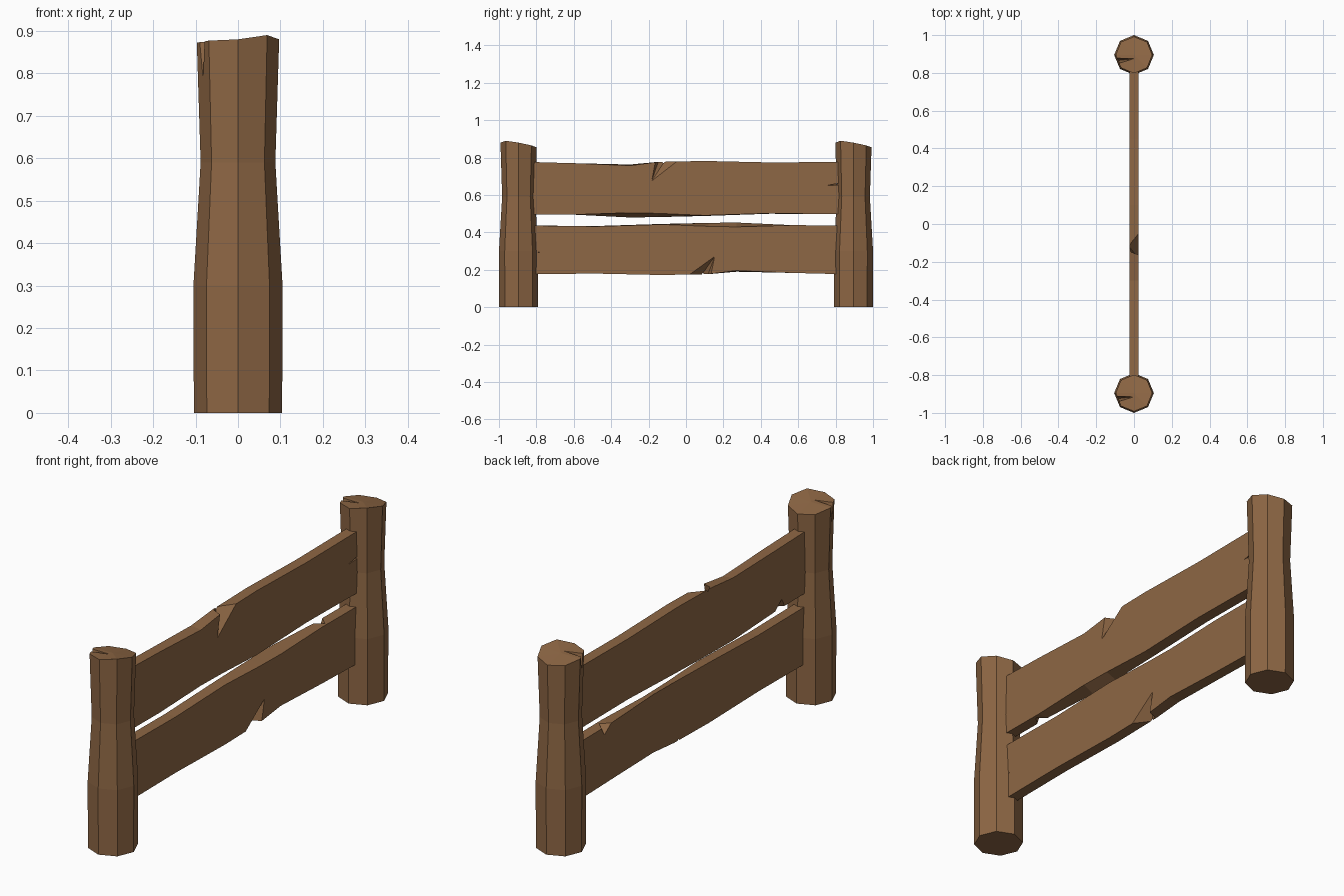
import bpy, bmesh, math

if "Cube" in bpy.data.objects:
    bpy.data.objects.remove(bpy.data.objects["Cube"])

wood = bpy.data.materials.new("brown wood")
wood.diffuse_color = (0.27, 0.135, 0.058, 1)
wood.use_nodes = True
wood.node_tree.nodes["Principled BSDF"].inputs["Base Color"].default_value = wood.diffuse_color


def make_object(name, bm):
    bmesh.ops.recalc_face_normals(bm, faces=bm.faces)
    mesh = bpy.data.meshes.new(name)
    bm.to_mesh(mesh)
    bm.free()
    mesh.materials.append(wood)
    ob = bpy.data.objects.new(name, mesh)
    bpy.context.collection.objects.link(ob)
    return ob


def loft(name, rings, tip=None):
    """Skin a list of closed rings; optional centre point fans the last cap."""
    bm = bmesh.new()
    vs = [[bm.verts.new(p) for p in r] for r in rings]
    n = len(rings[0])
    for a, b in zip(vs, vs[1:]):
        for i in range(n):
            j = (i + 1) % n
            bm.faces.new((a[i], a[j], b[j], b[i]))
    bm.faces.new(vs[0][::-1])
    if tip:
        c = bm.verts.new(tip)
        for i in range(n):
            bm.faces.new((vs[-1][i], vs[-1][(i + 1) % n], c))
    else:
        bm.faces.new(vs[-1])
    return make_object(name, bm)


def chip(ob, points):
    """Cut a splinter-shaped notch (convex hull of the points) out of ob."""
    bm = bmesh.new()
    for p in points:
        bm.verts.new(p)
    bmesh.ops.convex_hull(bm, input=bm.verts)
    cutter = make_object("cutter", bm)
    cutter.hide_render = True
    mod = ob.modifiers.new("chip", 'BOOLEAN')
    mod.operation, mod.solver, mod.object = 'DIFFERENCE', 'EXACT', cutter
    bpy.context.view_layer.update()
    dg = bpy.context.evaluated_depsgraph_get()
    mesh = bpy.data.meshes.new_from_object(ob.evaluated_get(dg))
    ob.modifiers.clear()
    ob.data = mesh
    bpy.data.objects.remove(cutter)


# Octagonal post with a slight waist, uneven sawn top and a split
TOP = [.88, .865, .855, .86, .872, .877, .88, .89]
rings = []
for r, z in ((.104, 0), (.105, .3), (.088, .59), (.097, None)):
    rings.append([(r * math.cos(k * math.pi / 4), r * math.sin(k * math.pi / 4),
                   TOP[k] if z is None else z) for k in range(8)])
back_post = loft("back_post", rings, (0, 0, .873))
chip(back_post, [(0, -.02, .876), (-.0, -.022, .90), (-.12, -.012, .90),
                 (-.10, -.055, .90), (-.093, -.03, .775)])
back_post.location.y = .895
front_post = bpy.data.objects.new("front_post", back_post.data)
bpy.context.collection.objects.link(front_post)
front_post.location.y = -.895

# Rail: y, top z (right, left side), bottom z (right, left side)
T = .025
stations = [(-.85, .777, .777, .497, .497), (-.6, .770, .770, .495, .495),
            (-.3, .757, .763, .505, .480), (-.15, .777, .777, .502, .482),
            (.1, .782, .782, .491, .488), (.45, .774, .774, .502, .500),
            (.85, .777, .777, .497, .497)]
upper = loft("upper_rail", [[(T, y, tr), (-T, y, tl), (-T, y, bl), (T, y, br)]
                            for y, tr, tl, br, bl in stations])
# Large chip on the top edge, small one underneath, crack at the end
chip(upper, [(.027, -.16, .80), (.027, -.185, .672), (.027, -.02, .80),
             (-.026, -.12, .772), (-.026, -.14, .80), (-.026, -.10, .80)])
chip(upper, [(-.027, -.58, .48), (-.027, -.65, .535), (-.027, -.68, .48),
             (.02, -.63, .488)])
chip(upper, [(.03, .75, .65), (.03, .87, .672), (.03, .87, .655),
             (-.03, .77, .66), (-.03, .87, .673), (-.03, .87, .662)])

# Lower rail is the same plank turned end over end, slightly narrower
lower = bpy.data.objects.new("lower_rail", upper.data)
bpy.context.collection.objects.link(lower)
lower.rotation_euler.x = math.pi
lower.scale.z = .9286
lower.location = (0, -.03, .8985)
